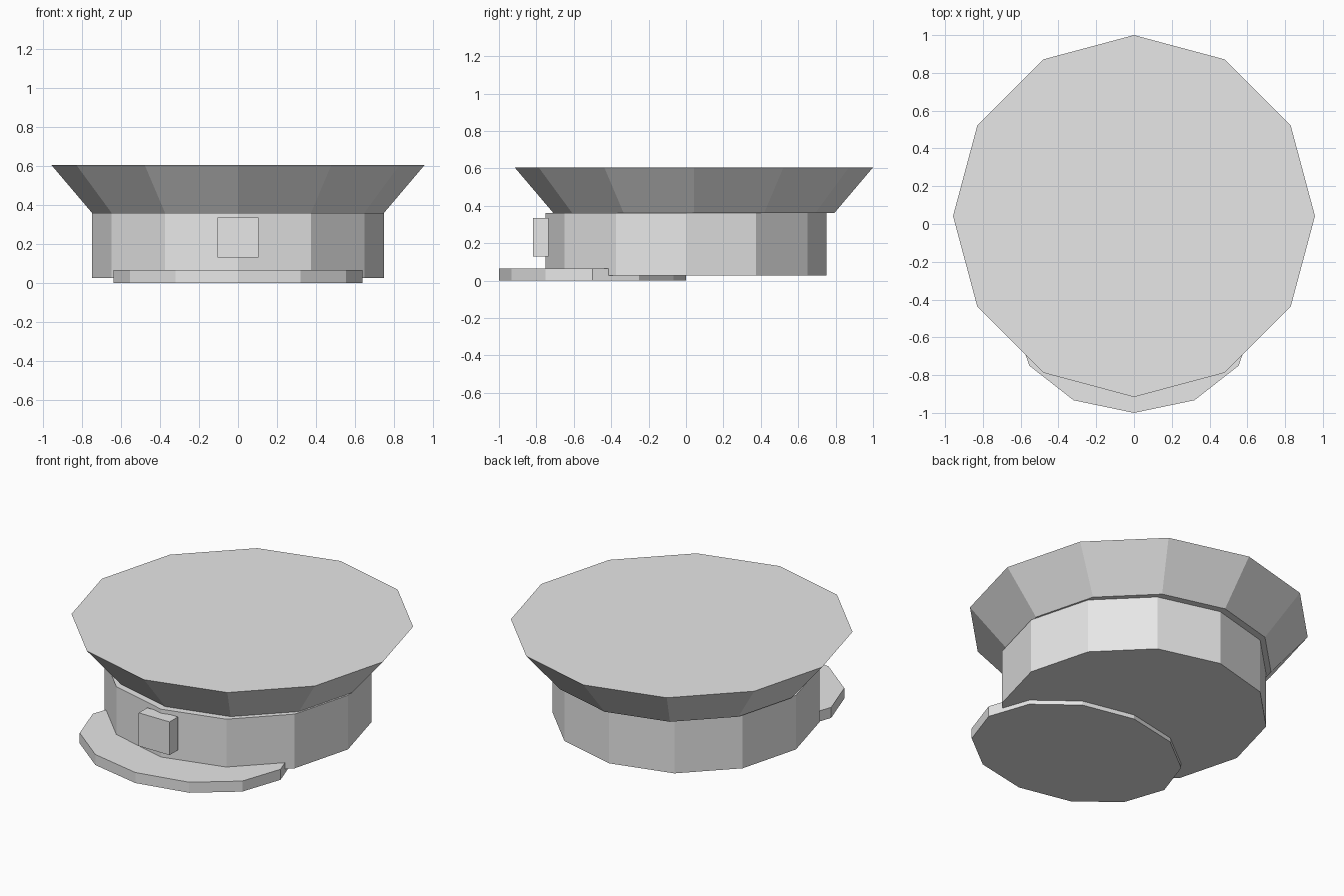
import bpy, bmesh, math

if "Cube" in bpy.data.objects:
    bpy.data.objects.remove(bpy.data.objects["Cube"])

grey = bpy.data.materials.new("plain_grey")
grey.diffuse_color = (0.8, 0.8, 0.8, 1)
grey.use_nodes = True
grey.node_tree.nodes["Principled BSDF"].inputs["Base Color"].default_value = grey.diffuse_color


def finish(name, bm):
    bmesh.ops.recalc_face_normals(bm, faces=bm.faces)
    mesh = bpy.data.meshes.new(name)
    bm.to_mesh(mesh)
    bm.free()
    mesh.materials.append(grey)
    obj = bpy.data.objects.new(name, mesh)
    bpy.context.collection.objects.link(obj)
    return obj


def drum(name, y, z0, z1, r0, r1, sides=12):
    """Closed flat-sided drum; r0 and r1 are (x, y) radii at bottom and top."""
    bm = bmesh.new()
    rings = []
    for z, (rx, ry) in ((z0, r0), (z1, r1)):
        angles = [2 * math.pi * i / sides for i in range(sides)]
        rings.append([bm.verts.new((rx * math.sin(a), y + ry * math.cos(a), z))
                      for a in angles])
    low, high = rings
    for i in range(sides):
        j = (i + 1) % sides
        bm.faces.new((low[i], low[j], high[j], high[i]))
    bm.faces.new(low)
    bm.faces.new(high)
    return finish(name, bm)


def box(name, lo, hi):
    bm = bmesh.new()
    bmesh.ops.create_cube(bm, size=1)
    for v in bm.verts:
        v.co = [(a + b) / 2 + c * (b - a) for a, b, c in zip(lo, hi, v.co)]
    return finish(name, bm)


# Upright head band
drum("cap_band", 0, 0.026, 0.36, (0.75, 0.75), (0.75, 0.75))
# Flared crown, set slightly back from the band
drum("cap_crown", 0.042, 0.36, 0.605, (0.75, 0.75), (0.958, 0.958))
# Oval visor tucked under the front of the band
drum("visor", -0.5, 0, 0.065, (0.64, 0.5), (0.64, 0.5))
# Front badge
box("badge", (-0.105, -0.817, 0.13), (0.105, -0.735, 0.335))
